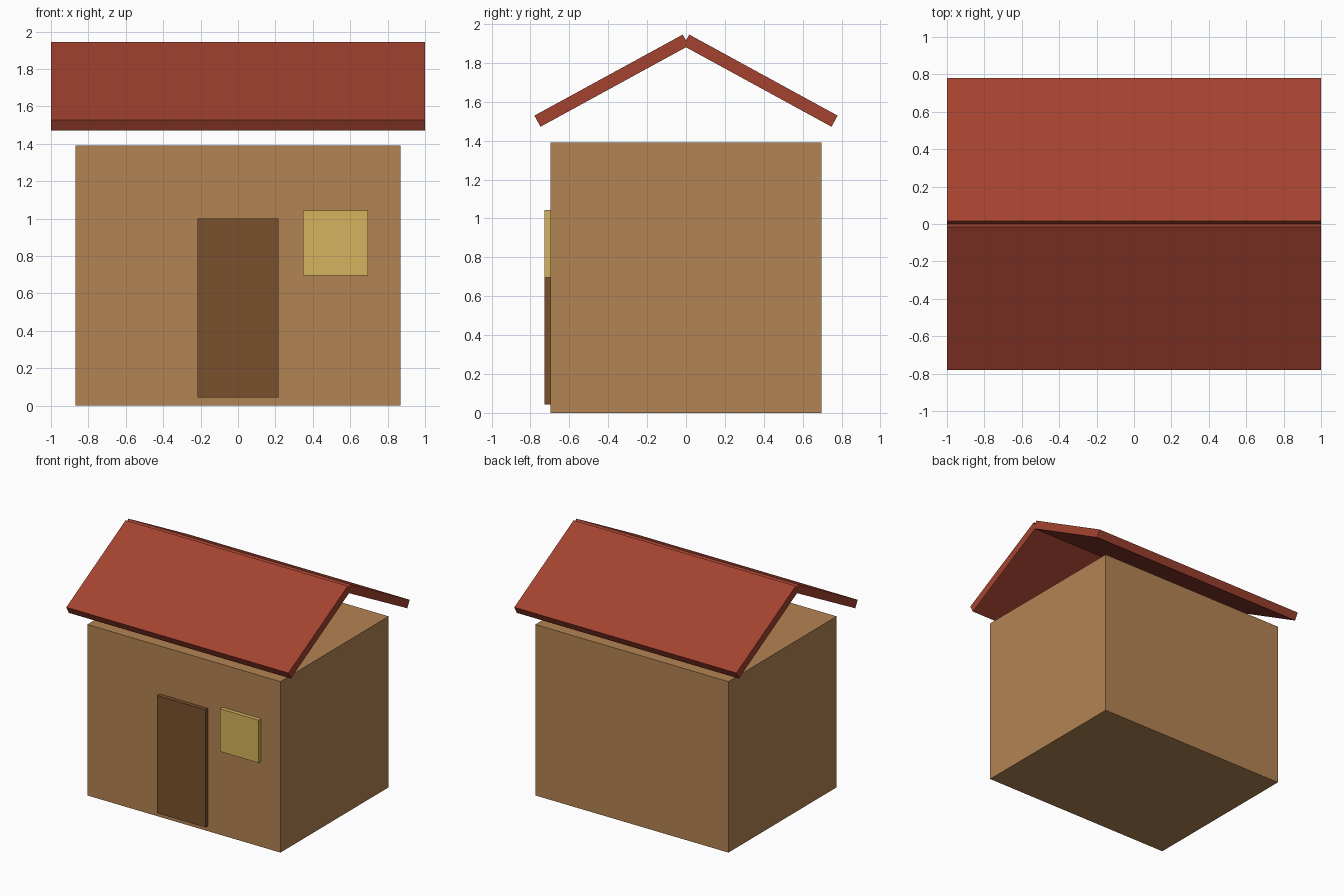
import bpy
from math import cos, sin

if "Cube" in bpy.data.objects:
    bpy.data.objects.remove(bpy.data.objects["Cube"])

U = 2 / 4.6  # model unit: the roof is 4.6 units long


def material(name, rgb):
    m = bpy.data.materials.new(name)
    m.diffuse_color = (*rgb, 1)
    m.use_nodes = True
    m.node_tree.nodes["Principled BSDF"].inputs["Base Color"].default_value = m.diffuse_color
    return m


def box(name, center, size, mat, tilt=0.0):
    bpy.ops.mesh.primitive_cube_add(size=1, location=[c * U for c in center],
                                    rotation=(tilt, 0, 0))
    ob = bpy.context.object
    ob.name = name
    ob.scale = [s * U for s in size]
    bpy.ops.object.transform_apply(location=False, rotation=False, scale=True)
    ob.data.materials.append(mat)
    return ob


wall = material("wall_tan", (0.45, 0.23, 0.085))
red = material("roof_red", (0.37, 0.055, 0.03))
brown = material("door_brown", (0.195, 0.08, 0.027))
yellow = material("window_yellow", (0.66, 0.456, 0.114))

# Main block of the house
box("house_walls", (0, 0, 1.6), (4, 3.2, 3.2), wall)

# Door and window panels standing slightly proud of the front wall
box("door", (0, -1.6, 1.2), (1, 0.15, 2.2), brown)
box("window", (1.2, -1.6, 2.0), (0.8, 0.15, 0.8), yellow)

# Two sloping roof slabs meeting at the ridge
for name, side in (("roof_front", -1), ("roof_back", 1)):
    box(name, (0, side * 0.88, 3.93), (4.6, 2.0, 0.15), red, tilt=-side * 0.5)
